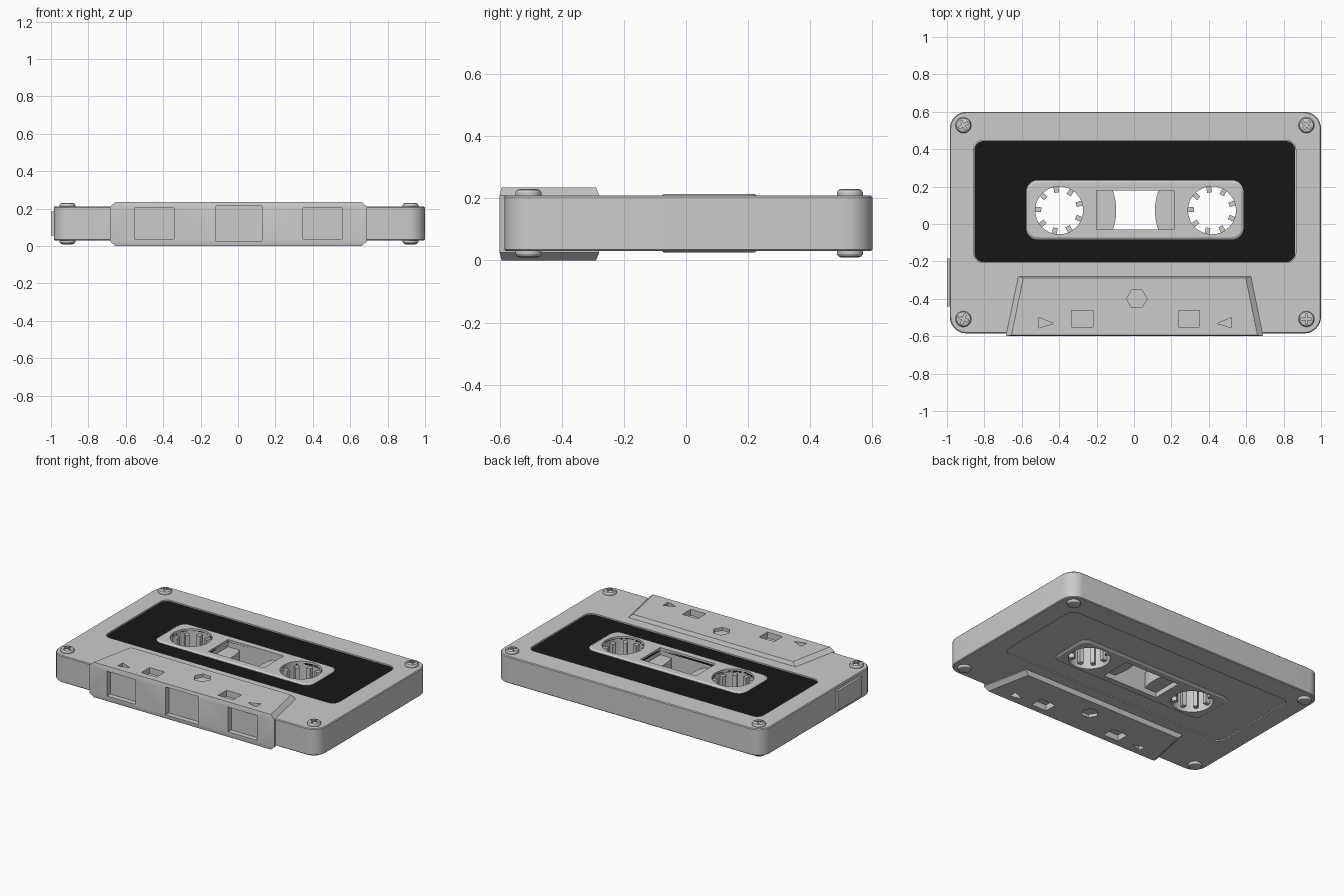
import bpy, bmesh
from math import sin, cos, pi, radians

if "Cube" in bpy.data.objects:
    bpy.data.objects.remove(bpy.data.objects["Cube"])

CX = 0.0075                     # middle of the shell
HUBS = [(-0.40, 0.073), (0.417, 0.073)]


def rrect(x0, x1, y0, y1, r, n=8, inset=0.0):
    x0, x1, y0, y1, r = x0 + inset, x1 - inset, y0 + inset, y1 - inset, r - inset
    pts = []
    for k, (cx, cy) in enumerate([(x1 - r, y1 - r), (x0 + r, y1 - r),
                                  (x0 + r, y0 + r), (x1 - r, y0 + r)]):
        for i in range(n + 1):
            a = (k + i / n) * pi / 2
            pts.append((cx + r * cos(a), cy + r * sin(a)))
    return pts


def rect(x0, x1, y0, y1):
    return [(x0, y0), (x1, y0), (x1, y1), (x0, y1)]


def circle(cx, cy, r, n=32, a0=0.0):
    return [(cx + r * cos(a0 + 2 * pi * i / n), cy + r * sin(a0 + 2 * pi * i / n)) for i in range(n)]


def bar(cx, cy, a, r0, r1, half):
    # rectangle lying along a ray from (cx, cy)
    c, s = cos(a), sin(a)
    return [(cx + u * c - v * s, cy + u * s + v * c)
            for u, v in [(r0, -half), (r1, -half), (r1, half), (r0, half)]]


def loft(name, *stacks):
    # each stack is a list of (outline, z) levels, skinned and capped
    bm = bmesh.new()
    for levels in stacks:
        rings = [[bm.verts.new((x, y, z)) for x, y in pts] for pts, z in levels]
        n = len(rings[0])
        for a, b in zip(rings, rings[1:]):
            for i in range(n):
                j = (i + 1) % n
                bm.faces.new((a[i], a[j], b[j], b[i]))
        bm.faces.new(rings[0][::-1])
        bm.faces.new(rings[-1])
    bmesh.ops.recalc_face_normals(bm, faces=bm.faces)
    me = bpy.data.meshes.new(name)
    bm.to_mesh(me)
    bm.free()
    ob = bpy.data.objects.new(name, me)
    bpy.context.collection.objects.link(ob)
    return ob


def slab(pts, z0, z1):
    return [(pts, z0), (pts, z1)]


def boolean(target, tool, op='DIFFERENCE'):
    m = target.modifiers.new(op.lower(), 'BOOLEAN')
    m.operation, m.object, m.solver = op, tool, 'EXACT'
    bpy.context.view_layer.objects.active = target
    bpy.ops.object.modifier_apply(modifier=m.name)


def drop(ob):
    bpy.data.objects.remove(ob, do_unlink=True)


# Main shell with softened rims
full = rrect(-0.985, 1.0, -0.585, 0.60, 0.09)
soft = rrect(-0.985, 1.0, -0.585, 0.60, 0.09, inset=0.005)
shell = loft("shell", [(soft, 0.03), (full, 0.035), (full, 0.205), (soft, 0.21)])

# Thick head section along the front edge
outer = [(-0.685, -0.60), (0.69, -0.60), (0.625, -0.28), (-0.618, -0.28)]
inner = [(-0.655, -0.594), (0.66, -0.594), (0.598, -0.29), (-0.592, -0.29)]
head = loft("head", [(inner, 0.0), (outer, 0.025), (outer, 0.21), (inner, 0.235)])
boolean(shell, head, 'UNION')
drop(head)

# Shallow label recesses on both faces
label_out = rrect(-0.857, 0.865, -0.207, 0.447, 0.05)
recess = loft("recess_cutter", slab(label_out, 0.198, 0.3), slab(label_out, -0.1, 0.038))
boolean(shell, recess)
drop(recess)

# Label and raised window panel
label = loft("label", slab(rrect(-0.853, 0.861, -0.203, 0.443, 0.046), 0.19, 0.203))
mat = bpy.data.materials.new("label_black")
mat.diffuse_color = (0.008, 0.008, 0.008, 1)
mat.use_nodes = True
mat.node_tree.nodes["Principled BSDF"].inputs["Base Color"].default_value = mat.diffuse_color
label.data.materials.append(mat)
pf = rrect(-0.575, 0.585, -0.083, 0.233, 0.06)
pi_ = rrect(-0.575, 0.585, -0.083, 0.233, 0.06, inset=0.012)
panel = loft("window_panel", [(pi_, 0.026), (pf, 0.034), (pf, 0.206), (pi_, 0.214)])

# Through holes for the hubs and the middle window
holes = loft("hole_cutter", slab(rect(-0.20, 0.213, -0.03, 0.18), -0.1, 0.4),
             *[slab(circle(x, y, 0.128, 48), -0.1, 0.4) for x, y in HUBS])
boolean(panel, holes)
boolean(label, holes)
boolean(shell, holes)
drop(holes)

# Head section recesses: top and bottom marks, then front openings
marks = [rect(-0.333, -0.22, -0.55, -0.462), rect(0.238, 0.35, -0.55, -0.462),
         [(-0.507, -0.555), (-0.43, -0.532), (-0.507, -0.50)],
         [(0.522, -0.555), (0.522, -0.50), (0.445, -0.532)]]
hexa = circle(0.015, -0.40, 0.055, 6)
stacks = []
for m in marks:
    stacks += [slab(m, 0.195, 0.4), slab(m, -0.1, 0.04)]
stacks += [slab(hexa, 0.215, 0.4), slab(hexa, -0.1, 0.02)]
cut = loft("mark_cutter", *stacks)
boolean(shell, cut)
drop(cut)
cut = loft("front_cutter",
           *[slab(rect(x0, x1, -0.7, -0.565), z0, z1) for x0, x1, z0, z1 in
             [(-0.553, -0.343, 0.037, 0.203), (-0.118, 0.127, 0.027, 0.214),
              (0.347, 0.56, 0.037, 0.203)]])
boolean(shell, cut)
drop(cut)

# Hub teeth
for side, (x, y) in zip(("left", "right"), HUBS):
    loft(side + "_hub_teeth",
         *[slab(bar(x, y, radians(18 + 40 * k), 0.096, 0.135, 0.013), 0.05, 0.185)
           for k in range(9)])

# Tape packs seen inside the window, as arcs of big discs
for side, (x, y), s in (("left", HUBS[0], 1), ("right", HUBS[1], -1)):
    arc = [(x + s * 0.305 * cos(a), y + 0.305 * sin(a))
           for a in [radians(-21 + 42 * i / 12) for i in range(13)]]
    edge = x + s * 0.185
    loft(side + "_tape_pack", slab([(edge, arc[0][1])] + arc + [(edge, arc[-1][1])], 0.06, 0.165))

# Screws on both faces, with cross slots on top
for i, (x, y) in enumerate([(-0.912, 0.528), (0.922, 0.528), (-0.912, -0.508), (0.922, -0.508)]):
    top = loft("screw_top", [(circle(x, y, 0.042), 0.20), (circle(x, y, 0.042), 0.219),
                             (circle(x, y, 0.037), 0.227), (circle(x, y, 0.026), 0.231)])
    for a in (30 + 20 * i, 120 + 20 * i):
        slot = loft("slot_cutter", slab(bar(x, y, radians(a), -0.028, 0.028, 0.006), 0.218, 0.3))
        boolean(top, slot)
        drop(slot)
    loft("screw_bottom", [(circle(x, y, 0.026), 0.009), (circle(x, y, 0.037), 0.013),
                          (circle(x, y, 0.042), 0.021), (circle(x, y, 0.042), 0.04)])

# Small raised plate on the left side
loft("side_plate", slab(rect(-1.0, -0.97, -0.44, -0.185), 0.057, 0.185))

# Smooth rounded parts, keep edges crisp
for ob in bpy.context.scene.objects:
    ob.select_set(True)
bpy.context.view_layer.objects.active = shell
bpy.ops.object.shade_smooth_by_angle(angle=radians(25))
